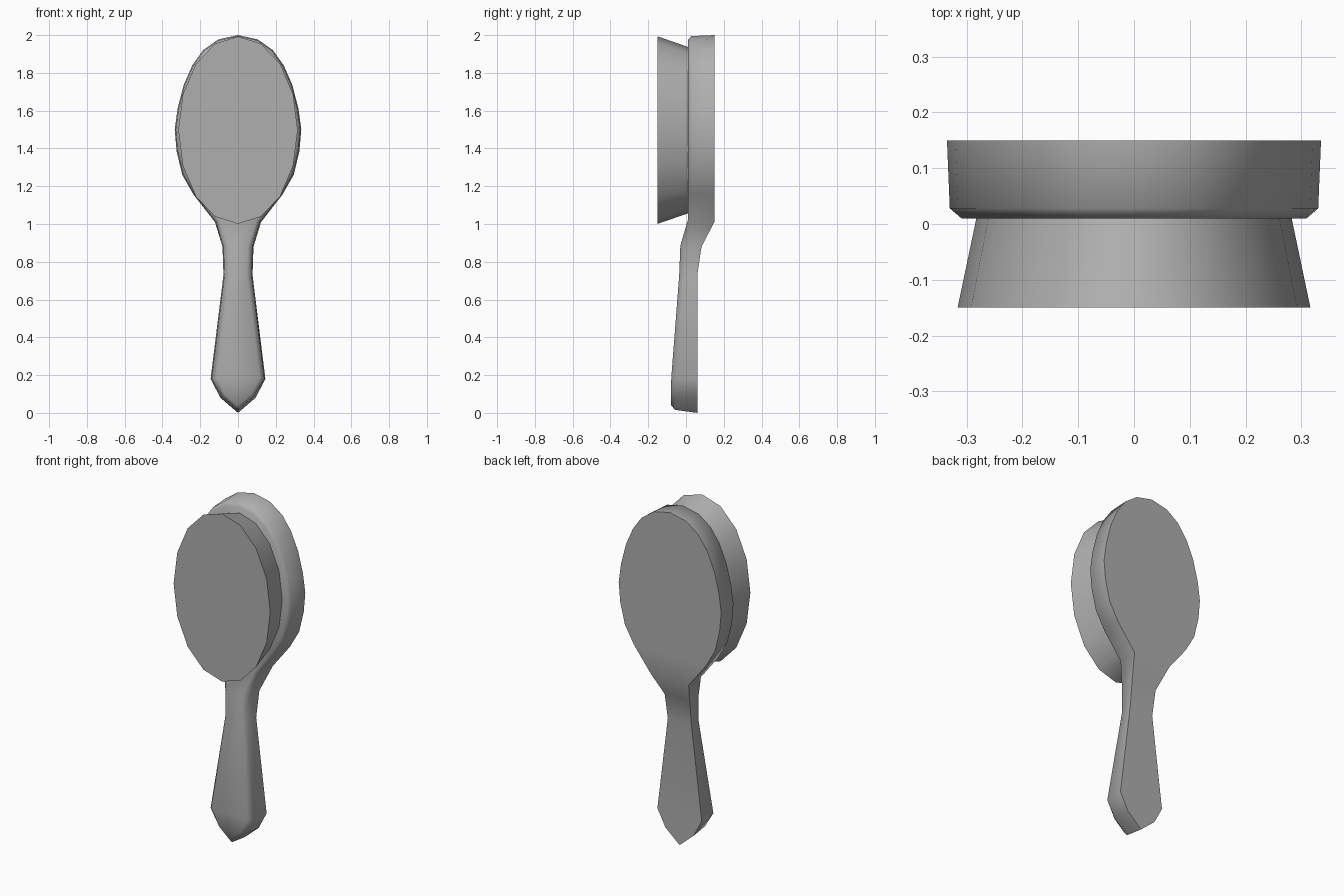
import bpy, bmesh, math
from mathutils import Vector

if "Cube" in bpy.data.objects:
    bpy.data.objects.remove(bpy.data.objects["Cube"])

grey = bpy.data.materials.new("dark_grey")
grey.diffuse_color = (.43, .43, .43, 1)
grey.use_nodes = True
grey.node_tree.nodes["Principled BSDF"].inputs["Base Color"].default_value = grey.diffuse_color


def finish(name, bm):
    bmesh.ops.recalc_face_normals(bm, faces=bm.faces)
    me = bpy.data.meshes.new(name)
    bm.to_mesh(me)
    bm.free()
    me.materials.append(grey)
    ob = bpy.data.objects.new(name, me)
    bpy.context.collection.objects.link(ob)
    bpy.ops.object.select_all(action='DESELECT')
    ob.select_set(True)
    bpy.context.view_layer.objects.active = ob
    bpy.ops.object.shade_smooth_by_angle(angle=math.radians(55))
    return ob


def bridge(bm, a, b):
    n = len(a)
    for i in range(n):
        j = (i + 1) % n
        bm.faces.new((a[i], a[j], b[j], b[i]))


# Right half of the brush outline: x, z, back y, front y
half = [
    (0.0, 2.0, .15, .01), (.105, 1.977, .15, .01), (.185, 1.92, .15, .01),
    (.242, 1.84, .15, .01), (.288, 1.735, .15, .01), (.32, 1.61, .15, .01),
    (.335, 1.50, .15, .01), (.325, 1.385, .15, .01), (.295, 1.26, .15, .01),
    (.235, 1.155, .15, .01), (.122, 1.01, .15, .01), (.082, .88, .082, -.03),
    (.077, .73, .06, -.036), (.145, .18, .06, -.078),
    (.093, .08, .06, -.079), (0.0, 0.0, .06, -.079),
]
loop = half + [(-x, z, b, f) for x, z, b, f in half[-2:0:-1]]
n = len(loop)


def inset(i, d):
    # Mitred inward offset of one outline point
    p, q, r = (Vector(loop[(i + k) % n][:2]) for k in (-1, 0, 1))
    e1, e2 = (q - p).normalized(), (r - q).normalized()
    n1, n2 = Vector((e1.y, -e1.x)), Vector((e2.y, -e2.x))
    m = (n1 + n2).normalized()
    return q + m * d / max(m.dot(n1), .5)


# Head and handle: back, side and bevelled front rings
bm = bmesh.new()
back, mid, front = [], [], []
for i, (x, z, b, f) in enumerate(loop):
    handle = z < .95
    m = inset(i, .012 if z < .1 else .005)
    c = inset(i, .03 if handle else .026)
    back.append(bm.verts.new((x, b, z)))
    mid.append(bm.verts.new((m.x, f + (.022 if handle else .018), m.y)))
    front.append(bm.verts.new((c.x, f, c.y)))
bridge(bm, back, mid)
bridge(bm, mid, front)
# Close front and back with strips running across the brush
for ring in (back, front):
    last = len(half) - 1
    bm.faces.new((ring[0], ring[1], ring[-1]))
    bm.faces.new((ring[last], ring[last - 1], ring[last + 1]))
    for i in range(1, last - 1):
        bm.faces.new((ring[i], ring[i + 1], ring[n - i - 1], ring[n - i]))
finish("brush_body", bm)

# Flared bristle pad
bm = bmesh.new()
rings = []
for y, rx, rz in ((-.15, .316, .496), (.012, .282, .44)):
    rings.append([bm.verts.new((rx * math.sin(k * math.tau / 16), y,
                                1.497 + rz * math.cos(k * math.tau / 16)))
                  for k in range(16)])
bridge(bm, *rings)
for ring in rings:
    bm.faces.new(ring)
finish("bristle_pad", bm)
